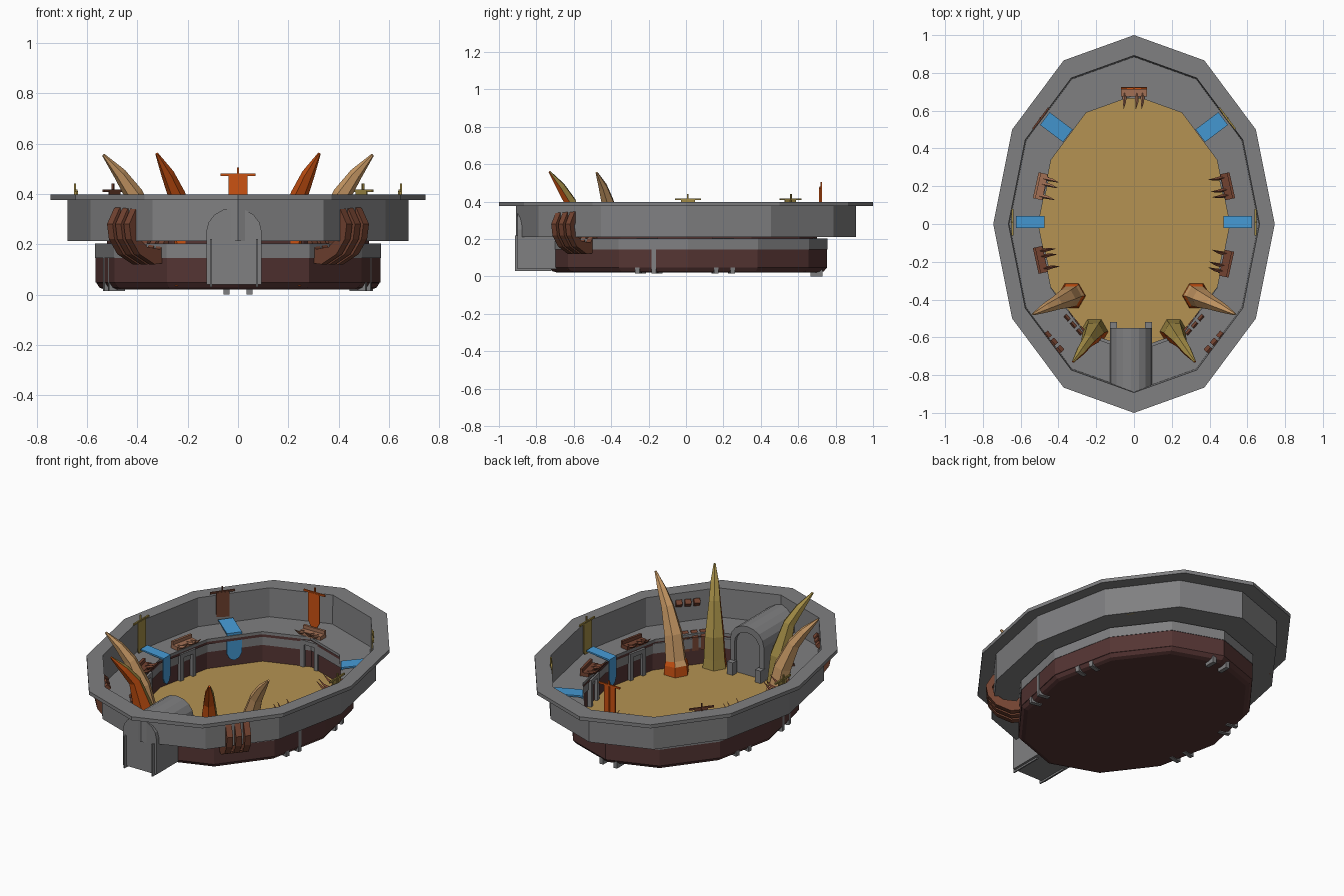
import bpy, bmesh, math
from mathutils import Vector, Matrix

if "Cube" in bpy.data.objects:
    bpy.data.objects.remove(bpy.data.objects["Cube"])


def material(name, rgb):
    m = bpy.data.materials.new(name)
    m.diffuse_color = (*rgb, 1)
    m.use_nodes = True
    m.node_tree.nodes["Principled BSDF"].inputs["Base Color"].default_value = m.diffuse_color
    return m


GREY = material("grey stone", (0.215, 0.215, 0.22))
RED = material("dark red wall", (0.09, 0.035, 0.033))
SAND = material("sand", (0.46, 0.29, 0.085))
ORANGE = material("orange", (0.60, 0.085, 0.006))
TAN = material("tan horn", (0.58, 0.32, 0.13))
OCHRE = material("ochre", (0.36, 0.26, 0.06))
BLUE = material("blue cloth", (0.06, 0.32, 0.66))
BROWN = material("brown wood", (0.17, 0.055, 0.03))
PALE = material("pale wood", (0.36, 0.16, 0.09))


def finish(name, bm, *mats):
    bmesh.ops.recalc_face_normals(bm, faces=bm.faces)
    me = bpy.data.meshes.new(name)
    bm.to_mesh(me)
    bm.free()
    for m in mats:
        me.materials.append(m)
    ob = bpy.data.objects.new(name, me)
    bpy.context.collection.objects.link(ob)
    return ob


def oval_ring(name, profile, mat, ratio=0.745, cy=0.0, n=12):
    """Closed (radius, z) profile swept round a twelve-sided oval."""
    bm = bmesh.new()
    rings = []
    for i in range(n):
        a = 2 * math.pi * i / n
        rings.append([bm.verts.new((r * ratio * math.sin(a), cy + r * math.cos(a), z)) for r, z in profile])
    k = len(profile)
    for i in range(n):
        p, q = rings[i], rings[(i + 1) % n]
        for j in range(k):
            bm.faces.new((p[j], p[(j + 1) % k], q[(j + 1) % k], q[j]))
    return finish(name, bm, mat)


def oval_disc(name, levels, mat, ratio=0.76, cy=0.012, n=12):
    bm = bmesh.new()
    rings = [[bm.verts.new((r * ratio * math.sin(2 * math.pi * i / n),
                            cy + r * math.cos(2 * math.pi * i / n), z)) for i in range(n)] for r, z in levels]
    for p, q in zip(rings, rings[1:]):
        for i in range(n):
            bm.faces.new((p[i], p[(i + 1) % n], q[(i + 1) % n], q[i]))
    bm.faces.new(rings[0])
    bm.faces.new(rings[-1])
    return finish(name, bm, mat)


def prism(name, poly, d0, d1, mat, frame=Matrix(), plane="xz"):
    """Outline in local xz (depth along y) or yz (depth along x)."""
    bm = bmesh.new()
    mk = (lambda a, b, d: (a, d, b)) if plane == "xz" else (lambda a, b, d: (d, a, b))
    lo = [bm.verts.new(frame @ Vector(mk(a, b, d0))) for a, b in poly]
    hi = [bm.verts.new(frame @ Vector(mk(a, b, d1))) for a, b in poly]
    bm.faces.new(lo)
    bm.faces.new(hi)
    for i in range(len(poly)):
        j = (i + 1) % len(poly)
        bm.faces.new((lo[i], lo[j], hi[j], hi[i]))
    return finish(name, bm, mat)


def box(name, x0, x1, y0, y1, z0, z1, mat, frame=Matrix()):
    return prism(name, [(x0, z0), (x1, z0), (x1, z1), (x0, z1)], y0, y1, mat, frame)


def frame_at(x, y, nx, ny):
    """Local y points outward along (nx, ny)."""
    return Matrix.Translation((x, y, 0)) @ Matrix.Rotation(math.atan2(ny, nx) - math.pi / 2, 4, "Z")


def tube(name, pts, radii, mats, rule=None, n=6):
    bm = bmesh.new()
    pts = [Vector(p) for p in pts]
    rings = []
    for i, p in enumerate(pts):
        t = pts[min(i + 1, len(pts) - 1)] - pts[max(i - 1, 0)]
        rot = Vector((0, 0, 1)).rotation_difference(t.normalized()).to_matrix()
        rings.append([bm.verts.new(p + rot @ Vector((radii[i] * math.cos(2 * math.pi * k / n),
                      radii[i] * math.sin(2 * math.pi * k / n), 0))) for k in range(n)])
    bm.faces.new(rings[0])
    bm.faces.new(rings[-1])
    for p, q in zip(rings, rings[1:]):
        for k in range(n):
            bm.faces.new((p[k], p[(k + 1) % n], q[(k + 1) % n], q[k]))
    bmesh.ops.recalc_face_normals(bm, faces=bm.faces)
    if rule:
        for f in bm.faces:
            f.material_index = rule(f)
    return finish(name, bm, *mats)


# Bowl: outer wall with rim and terrace, pit wall, base and floor
oval_ring("outer_wall_and_terrace", [(0.91, 0.212), (0.91, 0.376), (1.0, 0.376), (1.0, 0.397),
          (0.892, 0.397), (0.885, 0.228), (0.68, 0.228), (0.68, 0.212)], GREY)
oval_ring("terrace_joint", [(0.70, 0.195), (0.70, 0.216), (0.685, 0.216), (0.685, 0.195)], RED)
oval_ring("pit_wall_coping", [(0.745, 0.145), (0.745, 0.203), (0.675, 0.203), (0.675, 0.145)], GREY, 0.763, 0.012)
oval_ring("pit_wall", [(0.742, 0.048), (0.742, 0.145), (0.68, 0.145), (0.68, 0.03)], RED, 0.763, 0.012)
oval_disc("base_plate", [(0.70, 0.02), (0.725, 0.028), (0.742, 0.048), (0.69, 0.04)], RED)
oval_disc("sand_floor", [(0.685, 0.03), (0.685, 0.046)], SAND)

# Gate tunnel at the front
gx = -0.016
arch = [(gx - 0.11, 0.04)] + [(gx - 0.11 * math.cos(math.pi * i / 8), 0.25 + 0.095 * math.sin(math.pi * i / 8))
                              for i in range(9)] + [(gx + 0.11, 0.04)]
inner = [(gx + (x - gx) * 0.76, 0.04 + (z - 0.04) * 0.88) for x, z in arch]
prism("gate_tunnel", arch, -0.90, -0.57, GREY)
prism("gate_arch_frame", arch + inner[::-1], -0.57, -0.55, GREY)
for x in (gx - 0.092, gx + 0.092):
    box("gate_post_foot", x - 0.019, x + 0.019, -0.56, -0.52, 0.04, 0.12, GREY)
    box("gate_side_wall", x - 0.004, x + 0.004, -0.915, -0.72, 0.03, 0.22, GREY)

# Niches in the pit wall, each with a spiked board above
for x, y, nx, ny, wood in ((0, 0.70, 0, 1, PALE), (-0.495, 0.2, -1, 0.22, PALE), (0.495, 0.2, 1, 0.22, BROWN),
                           (-0.495, -0.19, -1, -0.22, BROWN), (0.49, -0.21, 1, -0.22, BROWN)):
    f = frame_at(x, y, nx, ny)
    low = 0.0 if x == 0 else 0.015
    for s in (-1, 1):
        box("niche_post", s * 0.045 - 0.012, s * 0.045 + 0.012, -0.035, 0.03, low, 0.2, GREY, f)
    box("niche_lintel", -0.057, 0.057, -0.035, 0.0, 0.18, 0.205, GREY, f)
    box("spike_board", -0.07, 0.07, -0.025, 0.02, 0.225, 0.25, wood, f)
    box("spike_board_back", -0.07, 0.07, 0.012, 0.026, 0.225, 0.27, wood, f)
    for sx in (-0.05, 0.015, 0.045):
        tube("board_spike", [f @ Vector((sx, -0.01, 0.24)), f @ Vector((sx, -0.055, 0.255)),
             f @ Vector((sx - 0.005, -0.09, 0.285))], [0.012, 0.008, 0.001], [wood], n=4)

# Blue cloths laid over the pit edge
drop = [(-0.04, 0.24), (-0.04, 0.12), (-0.025, 0.09), (0, 0.078), (0.025, 0.09), (0.04, 0.12), (0.04, 0.24)]
for s in (-1, 1):
    for x, y, nx, ny, w in ((0.55, 0.01, 1, 0, 0.8), (0.412, 0.513, 0.8, 0.6, 1.05)):
        f = frame_at(s * x, y, s * nx, ny)
        prism("cloth_drop", [(a * w, b) for a, b in drop], -0.077, -0.069, BLUE, f)
        prism("cloth_top", [(-0.077, 0.232), (0.075, 0.25), (0.075, 0.258), (-0.077, 0.242)],
              -0.04 * w, 0.04 * w, BLUE, f, "yz")

# Banners hanging on the inner wall
flag = [(-0.037, 0), (-0.037, -0.17), (-0.02, -0.2), (0.02, -0.2), (0.037, -0.17), (0.037, 0)]
for x, y, nx, ny, top, mat in ((0, 0.72, 0, 1, 0.475, ORANGE), (-0.495, 0.56, -0.8, 0.6, 0.412, BROWN),
                               (0.495, 0.56, 0.8, 0.6, 0.412, OCHRE), (-0.645, 0.01, -1, 0, 0.412, OCHRE),
                               (0.645, 0.01, 1, 0, 0.412, OCHRE)):
    f = frame_at(x, y, nx, ny)
    prism("banner_cloth", [(a, top + b) for a, b in flag], -0.008, -0.002, mat, f)
    box("banner_bar", -0.07, 0.07, -0.006, 0.003, top - 0.004, top + 0.006, mat, f)
    box("banner_pole", -0.004, 0.004, -0.002, 0.006, 0.228, top + 0.03, mat, f)

# Curved horns and curled wooden racks beside the gate
rack = [(0, 0.21), (0, 0.13), (0.10, 0.12), (0.18, 0.16), (0.225, 0.22), (0.235, 0.28), (0.20, 0.34), (0.17, 0.36),
        (0.15, 0.34), (0.18, 0.31), (0.20, 0.27), (0.19, 0.23), (0.14, 0.19), (0.07, 0.18), (0.03, 0.24)]
for s in (-1, 1):
    tube("front_horn", [(s * 0.21, -0.57, 0.035), (s * 0.21, -0.57, 0.10), (s * 0.215, -0.575, 0.22),
         (s * 0.245, -0.62, 0.40), (s * 0.28, -0.67, 0.48), (s * 0.323, -0.73, 0.56)],
         [0.075, 0.065, 0.058, 0.035, 0.026, 0.006], [OCHRE, ORANGE],
         lambda f: 1 if f.normal.y < -0.1 else 0)
    tube("side_horn", [(s * 0.33, -0.38, 0.035), (s * 0.33, -0.38, 0.10), (s * 0.335, -0.382, 0.12),
         (s * 0.36, -0.395, 0.26), (s * 0.415, -0.42, 0.40), (s * 0.47, -0.445, 0.48), (s * 0.535, -0.478, 0.555)],
         [0.075, 0.07, 0.06, 0.053, 0.037, 0.026, 0.006], [TAN, ORANGE],
         lambda f: 1 if f.calc_center_median().z < 0.115 else 0)
    f = frame_at(s * 0.30, -0.515, s * 0.75, -0.66)
    for x in (-0.05, 0, 0.05):
        prism("rack_rib", rack, x - 0.017, x + 0.017, BROWN, f, "yz")
    prism("rack_bed", [(0.005, 0.14), (0.10, 0.13), (0.17, 0.165), (0.14, 0.185), (0.07, 0.17), (0.005, 0.17)],
          -0.065, 0.065, BROWN, f, "yz")
